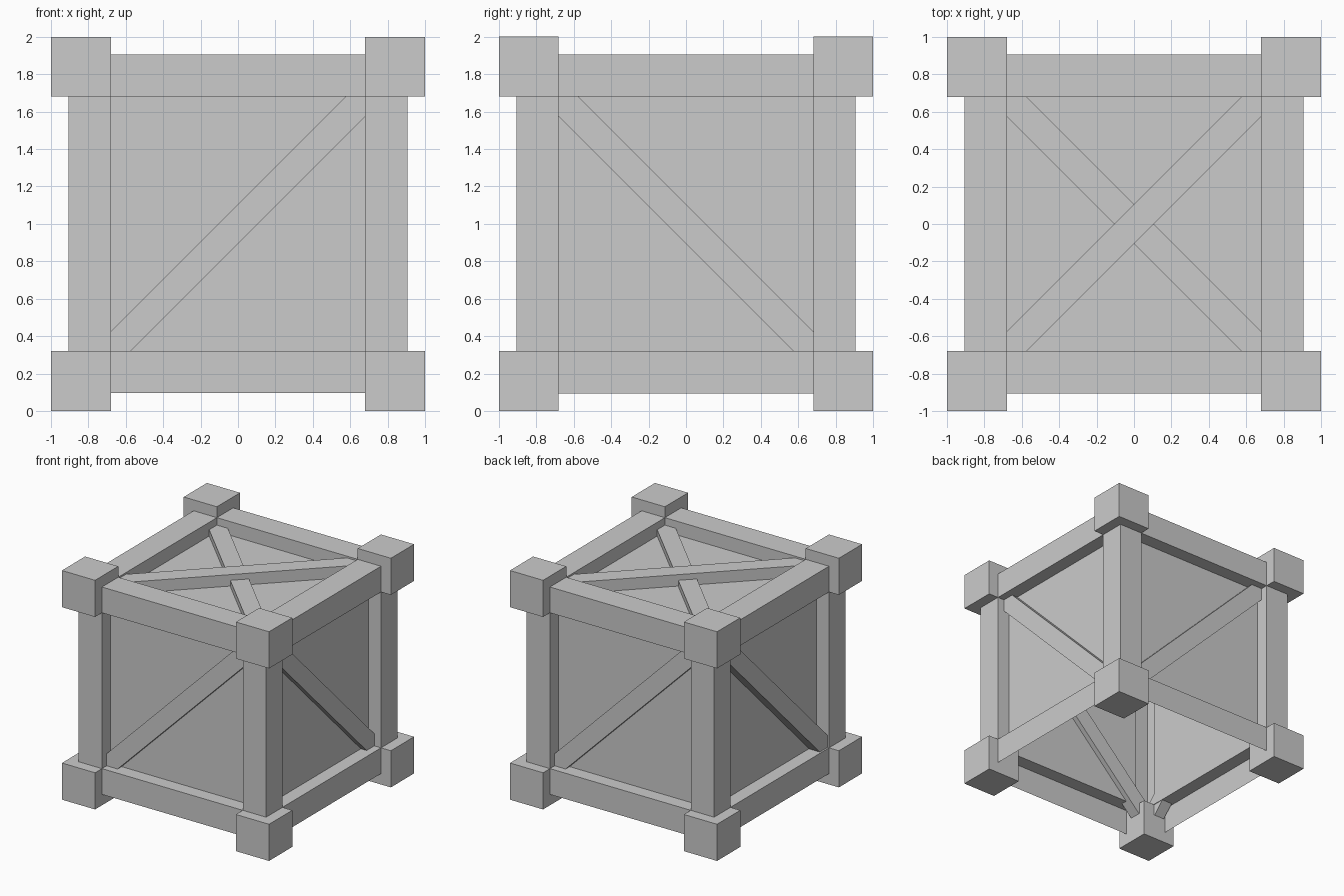
import bpy, bmesh
from math import radians, pi
from mathutils import Matrix

if "Cube" in bpy.data.objects:
    bpy.data.objects.remove(bpy.data.objects["Cube"])


def finish(name, bm):
    me = bpy.data.meshes.new(name)
    bm.to_mesh(me)
    bm.free()
    ob = bpy.data.objects.new(name, me)
    bpy.context.collection.objects.link(ob)
    return ob


def box(name, size, matrix):
    bm = bmesh.new()
    bmesh.ops.create_cube(bm, size=1, matrix=matrix @ Matrix.Diagonal((*size, 1)))
    return finish(name, bm)


# Hollow crate shell: frame beams with recessed panels, open at the bottom
bm = bmesh.new()
bmesh.ops.create_cube(bm, size=1.81, matrix=Matrix.Translation((0, 0, 1)))
bm.normal_update()
bottom = [f for f in bm.faces if f.normal.z < -0.5]
bmesh.ops.delete(bm, geom=bottom, context='FACES_ONLY')
for f in list(bm.faces):
    n = f.normal.copy()
    bmesh.ops.inset_region(bm, faces=[f], thickness=0.225,
                           use_boundary=True, use_even_offset=True)
    ext = bmesh.ops.extrude_discrete_faces(bm, faces=[f])['faces'][0]
    bmesh.ops.translate(bm, verts=ext.verts[:], vec=n * -0.12)
finish("crate_shell", bm)

# Corner blocks
for x in (-1, 1):
    for y in (-1, 1):
        for z in (-1, 1):
            box("corner_block", (0.32, 0.32, 0.32),
                Matrix.Translation((x * 0.84, y * 0.84, 1 + z * 0.84)))


# Diagonal braces: each lies on a face, between an inner and outer depth
def brace(name, face_rot, tilt, inner, outer):
    m = (Matrix.Translation((0, 0, 1)) @ face_rot
         @ Matrix.Translation((0, -(inner + outer) / 2, 0))
         @ Matrix.Rotation(radians(-tilt), 4, 'Y'))
    box(name, (2.06, outer - inner, 0.15), m)


def turn(deg):
    return Matrix.Rotation(radians(deg), 4, 'Z')


up = Matrix.Rotation(-pi / 2, 4, 'X')
brace("front_brace", turn(0), 45, 0.74, 0.84)
brace("right_brace", turn(90), -45, 0.74, 0.84)
brace("back_brace", turn(180), 45, 0.74, 0.84)
brace("left_brace", turn(270), -45, 0.79, 0.89)
brace("top_brace_upper", up, 45, 0.79, 0.89)
brace("top_brace_lower", up, -45, 0.74, 0.84)
